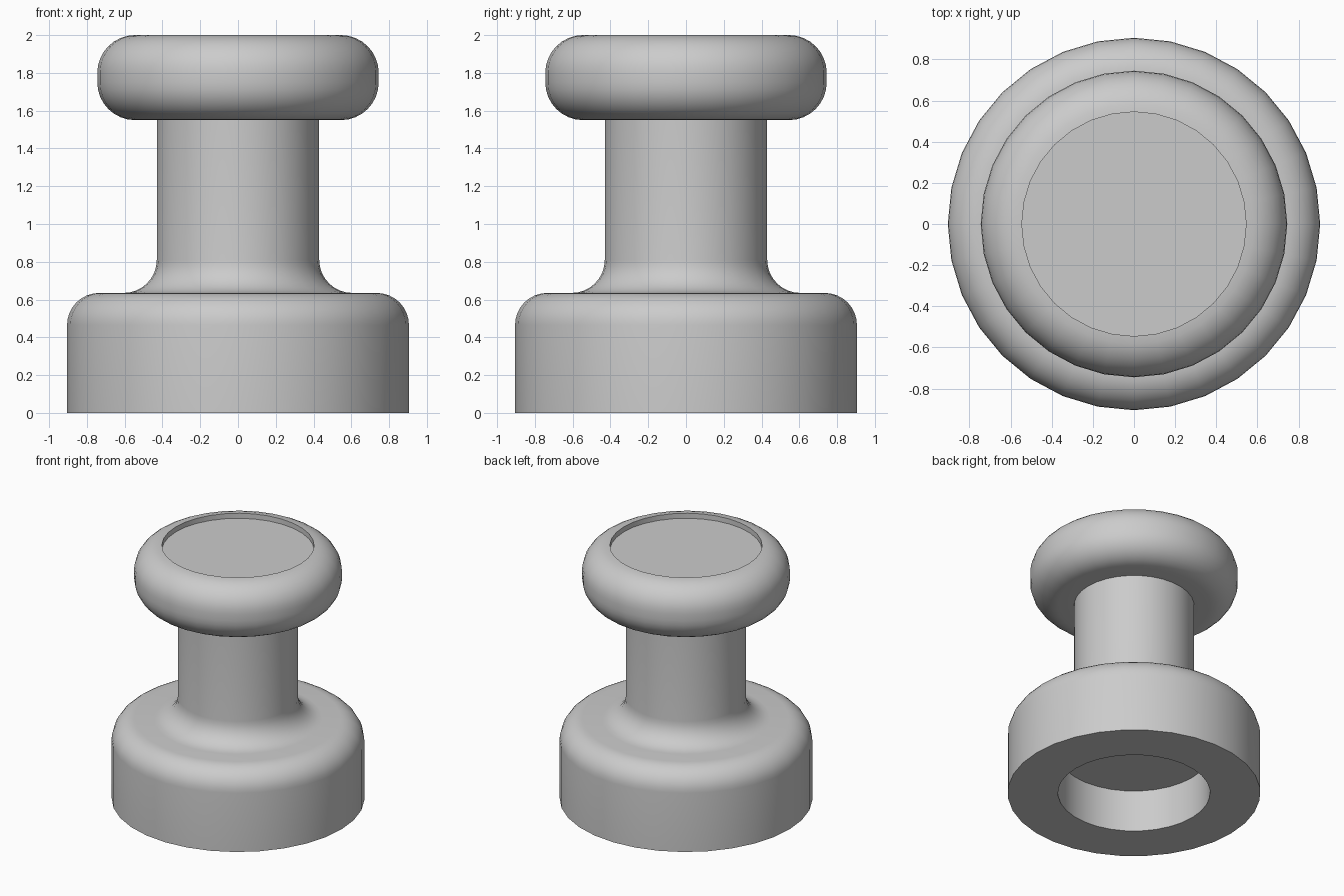
import bpy
import bmesh
from math import pi, sin, cos, radians

cube = bpy.data.objects.get("Cube")
if cube:
    bpy.data.objects.remove(cube)

SEGMENTS = 32

grey = bpy.data.materials.new("plain grey")
grey.use_nodes = True
colour = (0.6, 0.6, 0.6, 1)
grey.diffuse_color = colour
grey.node_tree.nodes["Principled BSDF"].inputs["Base Color"].default_value = colour


def arc(cx, cz, radius, start, end, steps=8):
    """Points (r, z) along a circular arc, angles in degrees."""
    angles = [radians(start + (end - start) * i / steps) for i in range(steps + 1)]
    return [(cx + radius * cos(a), cz + radius * sin(a)) for a in angles]


def lathe(name, profile):
    """Turn a profile of (r, z) points around the z axis."""
    bm = bmesh.new()
    verts = [bm.verts.new((r, 0, z)) for r, z in profile]
    edges = [bm.edges.new(pair) for pair in zip(verts, verts[1:])]
    bmesh.ops.spin(bm, geom=verts + edges, cent=(0, 0, 0), axis=(0, 0, 1),
                   angle=2 * pi, steps=SEGMENTS, use_duplicate=False)
    bmesh.ops.remove_doubles(bm, verts=bm.verts, dist=0.0005)
    bmesh.ops.recalc_face_normals(bm, faces=bm.faces)
    mesh = bpy.data.meshes.new(name)
    bm.to_mesh(mesh)
    bm.free()
    mesh.materials.append(grey)
    obj = bpy.data.objects.new(name, mesh)
    bpy.context.collection.objects.link(obj)
    bpy.ops.object.select_all(action="DESELECT")
    obj.select_set(True)
    bpy.context.view_layer.objects.active = obj
    bpy.ops.object.shade_smooth_by_angle(angle=radians(35))
    return obj


# Base with a hollow underside, rounded shoulder and filleted neck
lathe("base_and_neck",
      [(0, 0.33), (0.545, 0.33), (0.545, 0.08), (0.545, 0), (0.905, 0)]
      + arc(0.735, 0.465, 0.17, 0, 90)
      + arc(0.605, 0.81, 0.175, 270, 180)
      + [(0.43, 1.56), (0, 1.56)])

# Rounded head with a shallow dish in its top
lathe("head",
      [(0, 1.55), (0.43, 1.55)]
      + arc(0.545, 1.75, 0.2, -90, 0)
      + arc(0.545, 1.8, 0.2, 0, 90)
      + [(0.545, 1.96), (0, 1.96)])
